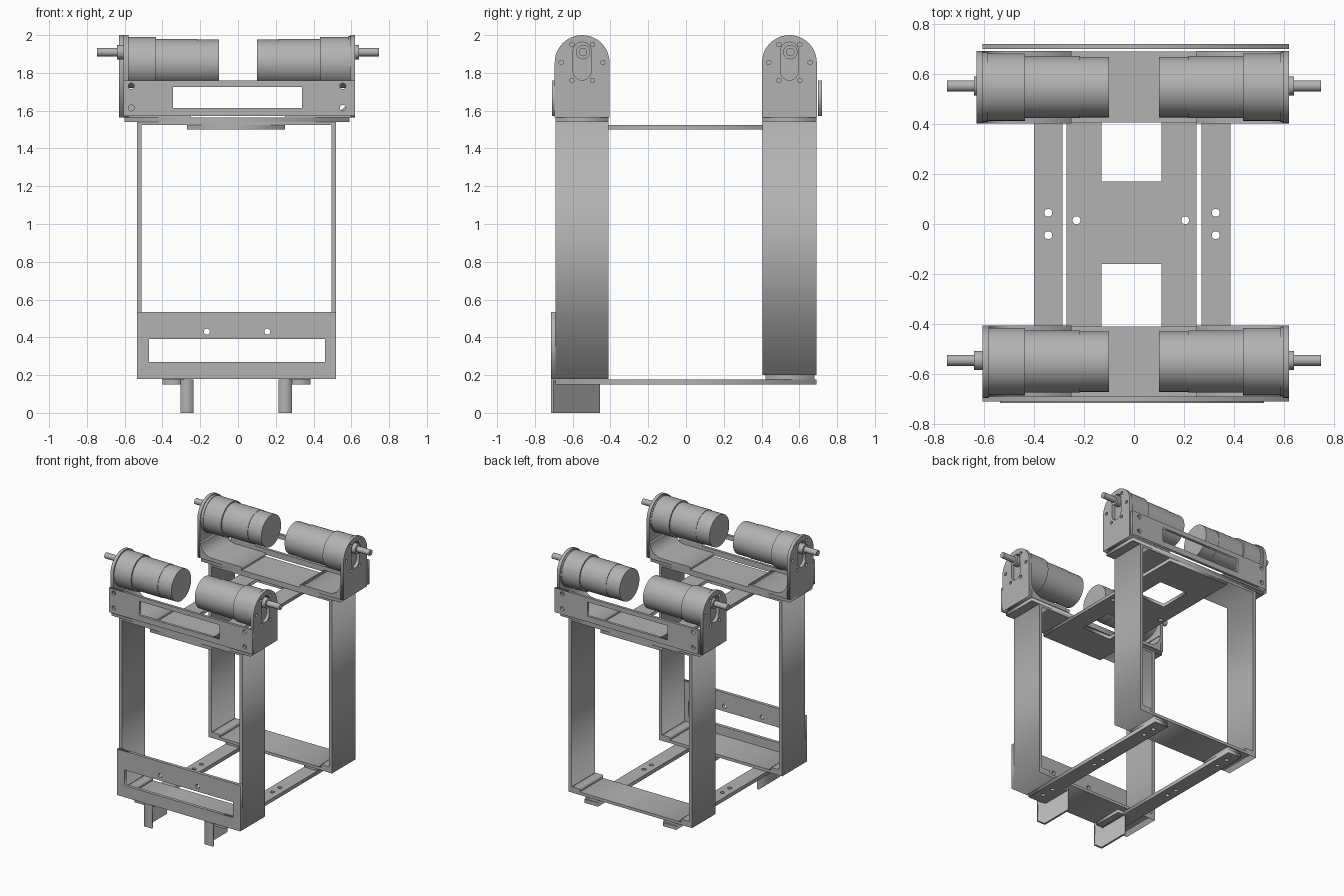
import bpy, bmesh
from math import sin, cos, pi, radians
from mathutils import Matrix

if "Cube" in bpy.data.objects:
    bpy.data.objects.remove(bpy.data.objects["Cube"])

grey = bpy.data.materials.new("Plain grey")
grey.use_nodes = True
grey.diffuse_color = (0.45, 0.45, 0.45, 1)
grey.node_tree.nodes["Principled BSDF"].inputs["Base Color"].default_value = (0.45, 0.45, 0.45, 1)

# Columns: u axis, v axis, thickness axis
AXES = {
    "x": Matrix(((0, 0, 1), (1, 0, 0), (0, 1, 0))).to_4x4(),
    "y": Matrix(((1, 0, 0), (0, 0, -1), (0, 1, 0))).to_4x4(),
    "z": Matrix.Identity(4),
}


def add(name, mesh, smooth=False):
    mesh.materials.clear()
    mesh.materials.append(grey)
    ob = bpy.data.objects.new(name, mesh)
    bpy.context.collection.objects.link(ob)
    if smooth:
        bpy.ops.object.select_all(action="DESELECT")
        ob.select_set(True)
        bpy.context.view_layer.objects.active = ob
        bpy.ops.object.shade_smooth_by_angle(angle=radians(35))
    return ob


def rect(u0, u1, v0, v1):
    return [(u0, v0), (u1, v0), (u1, v1), (u0, v1)]


def arc(u, v, r, a0, a1, n):
    return [(u + r * cos(a0 + (a1 - a0) * i / n), v + r * sin(a0 + (a1 - a0) * i / n)) for i in range(n + 1)]


def hole(u, v, r=0.016):
    return arc(u, v, r, 0, 2 * pi, 16)[:-1]


def plate(name, axis, lo, hi, outline, holes=()):
    """Flat outline with holes, extruded from lo to hi along an axis."""
    curve = bpy.data.curves.new(name, "CURVE")
    curve.dimensions = "2D"
    curve.fill_mode = "BOTH"
    curve.extrude = (hi - lo) / 2
    for loop in [outline, *holes]:
        s = curve.splines.new("POLY")
        s.points.add(len(loop) - 1)
        for p, (u, v) in zip(s.points, loop):
            p.co = (u, v, 0, 1)
        s.use_cyclic_u = True
    tmp = bpy.data.objects.new("tmp", curve)
    bpy.context.collection.objects.link(tmp)
    dg = bpy.context.evaluated_depsgraph_get()
    mesh = bpy.data.meshes.new_from_object(tmp.evaluated_get(dg))
    bpy.data.objects.remove(tmp)
    mid = (lo + hi) / 2
    shift = Matrix.Translation([mid if axis == a else 0 for a in "xyz"])
    bm = bmesh.new()
    bm.from_mesh(mesh)
    bmesh.ops.transform(bm, matrix=shift @ AXES[axis], verts=bm.verts)
    bmesh.ops.remove_doubles(bm, verts=bm.verts, dist=0.0001)
    bmesh.ops.recalc_face_normals(bm, faces=bm.faces)
    bm.to_mesh(mesh)
    bm.free()
    return add(name, mesh)


def lathe(name, side, y, z, profile):
    """Solid of revolution about the x direction; profile is (distance out, radius)."""
    bm = bmesh.new()
    ends = [(profile[0][0], 0), *profile, (profile[-1][0], 0)]
    vs = [bm.verts.new((side * d, y, z + r)) for d, r in ends]
    es = [bm.edges.new(p) for p in zip(vs, vs[1:])]
    bmesh.ops.spin(bm, geom=vs + es, cent=(0, y, z), axis=(1, 0, 0), angle=2 * pi, steps=48)
    bmesh.ops.remove_doubles(bm, verts=bm.verts, dist=0.0001)
    bmesh.ops.recalc_face_normals(bm, faces=bm.faces)
    mesh = bpy.data.meshes.new(name)
    bm.to_mesh(mesh)
    bm.free()
    add(name, mesh, True)


def motor_unit(label, side, y, wall):
    """Upright bracket, curved foot, motor and output shaft."""
    zc, inner = 1.855, wall - 0.025
    # Upright with round top, bolt circle and shaft slot
    outline = [(y - 0.145, 1.565), (y + 0.145, 1.565)] + arc(y, zc, 0.145, 0, pi, 24)
    bolts = [hole(y + 0.11 * cos(k * pi / 3), zc + 0.11 * sin(k * pi / 3), 0.012) for k in range(6)]
    slot = arc(y, 1.915, 0.048, 0, pi, 12) + arc(y, 1.81, 0.048, pi, 2 * pi, 12)
    lo, hi = sorted((side * inner, side * wall))
    plate(label + "_bracket_upright", "x", lo, hi, outline, bolts + [slot])
    # Foot that sweeps up into the upright
    r = 0.1
    foot = [(inner, 1.565), (0.25, 1.565), (0.25, 1.59)]
    foot += arc(inner - r, 1.59 + r, r, -pi / 2, 0, 12)
    plate(label + "_bracket_foot", "y", y - 0.145, y + 0.145, [(side * u, v) for u, v in foot])
    # Stepped motor body
    lathe(label + "_motor", side, y, zc, [
        (0.1, 0.121), (0.215, 0.121), (0.215, 0.124), (0.435, 0.124), (0.435, 0.135),
        (0.585, 0.135), (0.585, 0.139), (inner, 0.139)])
    lathe(label + "_shaft", side, y + 0.005, 1.91, [
        (inner - 0.01, 0.038), (0.64, 0.038), (0.64, 0.022), (0.747, 0.022)])


# The two portal frames with their motor decks
for label, y0, y1, base, left in (("front", -0.69, -0.41, 0.18, 0.605), ("rear", 0.405, 0.69, 0.2, 0.63)):
    mid = (y0 + y1) / 2
    plate(label + "_portal_frame", "y", y0, y1, rect(-0.535, 0.52, base, 1.54),
          [rect(-0.51, 0.495, base + 0.022, 1.525)])
    for u in (-0.51, 0.425):
        plate(label + "_corner_pad", "y", y0, y1, rect(u, u + 0.07, base + 0.022, base + 0.045))
    plate(label + "_deck", "z", 1.54, 1.565, rect(-0.6, 0.59, y0, y1))
    motor_unit(label + "_right", -1, mid, left)
    motor_unit(label + "_left", 1, mid, 0.62)
    # Windowed plate on the outer face of the deck
    lo, hi = (-0.71, -0.69) if y0 < 0 else (0.7, 0.72)
    plate(label + "_deck_plate", "y", lo, hi, rect(-0.605, 0.62, 1.572, 1.76),
          [rect(-0.345, 0.34, 1.615, 1.725)] + [hole(u, v) for u in (-0.565, 0.555) for v in (1.615, 1.73)])

# Lower windowed plate at the front
plate("lower_front_plate", "y", -0.715, -0.69, rect(-0.535, 0.52, 0.18, 0.535),
      [rect(-0.47, 0.46, 0.27, 0.39), hole(-0.165, 0.43), hole(0.155, 0.43)])

# H-shaped plate that ties the decks together
h_outline = rect(-0.27, 0.25, -0.69, 0.69)
plate("tie_plate", "z", 1.5, 1.525, h_outline,
      [rect(-0.13, 0.11, 0.17, 0.42), rect(-0.13, 0.11, -0.42, -0.16), hole(-0.23, 0.015), hole(0.205, 0.015)])

# Bottom rails and angle-section legs
for label, u0, leg in (("right", -0.4, -0.305), ("left", 0.27, 0.215)):
    mid = u0 + 0.057
    plate(label + "_rail", "z", 0.15, 0.178, rect(u0, u0 + 0.115, -0.69, 0.69),
          [hole(mid, v) for v in (-0.6, -0.5, -0.045, 0.045, 0.5, 0.6)])
    plate(label + "_leg", "z", 0, 0.178, [
        (leg, -0.715), (leg + 0.07, -0.715), (leg + 0.07, -0.7),
        (leg + 0.015, -0.7), (leg + 0.015, -0.455), (leg, -0.455)])
    # Short ledge joining the leg to its rail
    lo, hi = sorted((leg, u0 + 0.115 if u0 < 0 else u0))
    plate(label + "_leg_ledge", "z", 0.155, 0.178, rect(min(lo, u0), max(hi, leg + 0.07), -0.69, -0.455))

# Spacers between the rear frame and the rails
for u in (-0.4, 0.27):
    plate("rear_spacer", "z", 0.178, 0.2, rect(u, u + 0.115, 0.42, 0.68))
